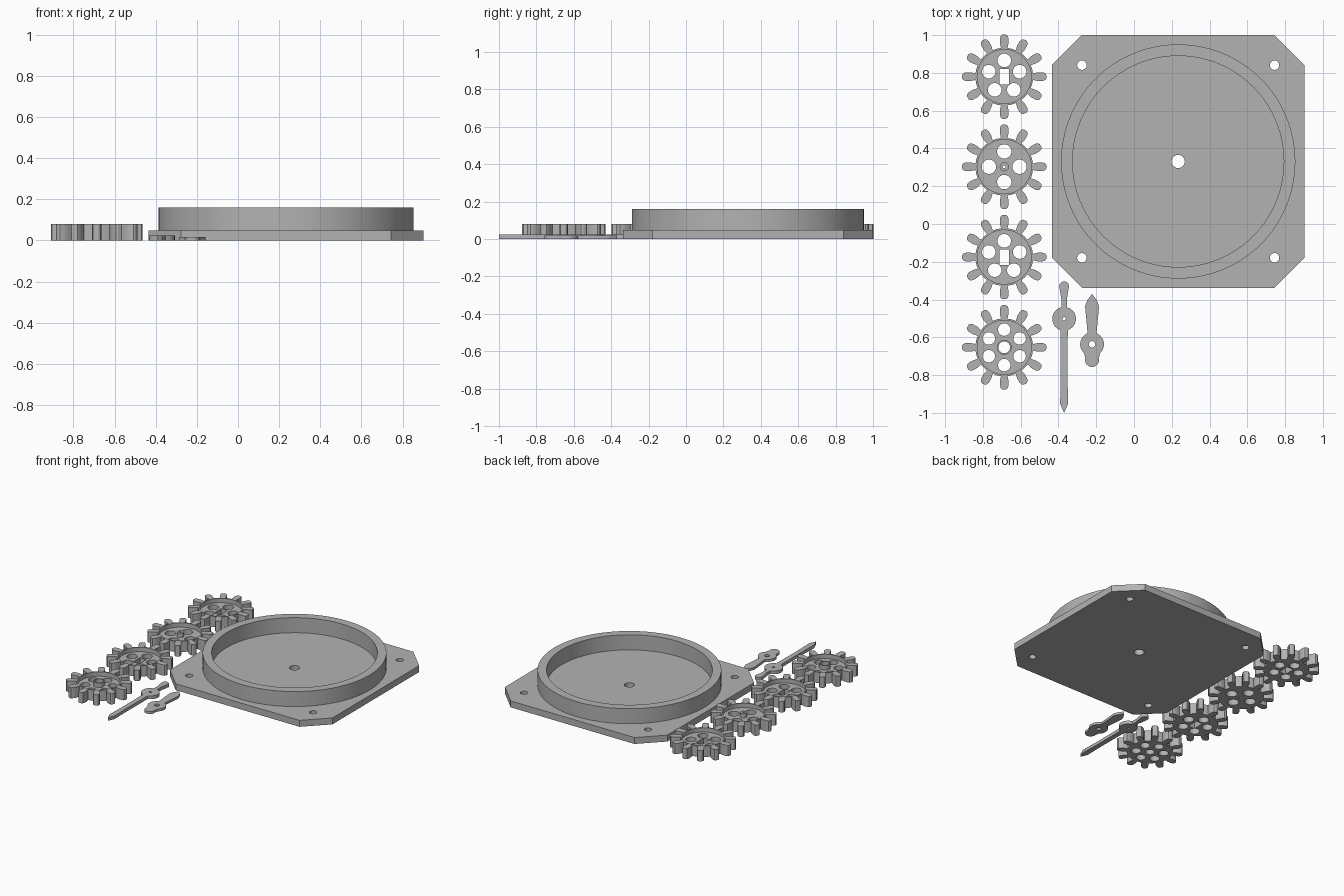
import bpy, bmesh
from math import sin, cos, pi, radians

if "Cube" in bpy.data.objects:
    bpy.data.objects.remove(bpy.data.objects["Cube"])

grey = bpy.data.materials.new("plain_grey")
grey.diffuse_color = (0.45, 0.45, 0.45, 1)
grey.use_nodes = True
grey.node_tree.nodes["Principled BSDF"].inputs["Base Color"].default_value = grey.diffuse_color


def circle(r, x=0, y=0, n=32):
    return [(x + r * cos(2 * pi * i / n), y + r * sin(2 * pi * i / n)) for i in range(n)]


def ring_of_holes(count, r, dist):
    return [circle(r, dist * cos(pi / 2 + 2 * pi * i / count),
                   dist * sin(pi / 2 + 2 * pi * i / count)) for i in range(count)]


def mirrored(profile):
    """Closed outline from a right-hand half profile."""
    return profile + [(-x, y) for x, y in reversed(profile) if abs(x) > 1e-5]


def prism(name, loops, z0, z1, at):
    """Extrude an outline with holes from z0 to z1."""
    cu = bpy.data.curves.new(name, 'CURVE')
    cu.dimensions, cu.fill_mode, cu.extrude = '2D', 'BOTH', (z1 - z0) / 2
    for pts in loops:
        sp = cu.splines.new('POLY')
        sp.points.add(len(pts) - 1)
        for p, (x, y) in zip(sp.points, pts):
            p.co = (x, y, 0, 1)
        sp.use_cyclic_u = True
    tmp = bpy.data.objects.new(name + "_outline", cu)
    bpy.context.collection.objects.link(tmp)
    dg = bpy.context.evaluated_depsgraph_get()
    me = bpy.data.meshes.new_from_object(tmp.evaluated_get(dg))
    bpy.data.objects.remove(tmp)
    bm = bmesh.new()
    bm.from_mesh(me)
    bmesh.ops.remove_doubles(bm, verts=bm.verts, dist=1e-5)
    bmesh.ops.recalc_face_normals(bm, faces=bm.faces)
    bmesh.ops.translate(bm, verts=bm.verts, vec=(0, 0, (z0 + z1) / 2))
    bm.to_mesh(me)
    bm.free()
    me.materials.clear()
    me.materials.append(grey)
    ob = bpy.data.objects.new(name, me)
    ob.location = (at[0], at[1], 0)
    bpy.context.collection.objects.link(ob)
    return ob


def combine(ob, other, op):
    """Apply a boolean and drop the helper."""
    m = ob.modifiers.new(op.lower(), 'BOOLEAN')
    m.object, m.operation, m.solver = other, op, 'EXACT'
    other.hide_render = True
    bpy.context.view_layer.objects.active = ob
    bpy.ops.object.modifier_apply(modifier=m.name)
    bpy.data.objects.remove(other)


# Base plate with clipped corners, screw holes and a round raised wall
h, c = 0.669, 0.51
half = [(c, -h), (h, -c), (h, c), (c, h)]
holes = [circle(0.025, sx * c, sy * c, 24) for sx in (-1, 1) for sy in (-1, 1)]
centre = (0.234, 0.331)
base = prism("base_plate", [mirrored(half), circle(0.035)] + holes, 0, 0.048, centre)
wall = prism("wall", [circle(0.62, n=128), circle(0.559, n=128)], 0.03, 0.16, centre)
combine(base, wall, 'UNION')

# Twelve-toothed gears, each with a recessed upper face
TOOTH = [(0.152, -0.017), (0.178, -0.023), (0.203, -0.023), (0.217, -0.018), (0.223, -0.009),
         (0.223, 0.009), (0.217, 0.018), (0.203, 0.023), (0.178, 0.023), (0.152, 0.017)]
outline = []
for i in range(12):
    a = radians(30 * i)
    outline += [(r * cos(a) - w * sin(a), r * sin(a) + w * cos(a)) for r, w in TOOTH]
    outline.append((0.153 * cos(a + pi / 12), 0.153 * sin(a + pi / 12)))


def gear(name, y, bore, hub, cutouts):
    at = (-0.687, y)
    body = prism(name, [outline, bore] + cutouts, 0, 0.08, at)
    recess = [circle(0.143, n=64)] + ([circle(hub)] if hub else [])
    combine(body, prism("recess_cutter", recess, 0.048, 0.1, at), 'DIFFERENCE')


slot = mirrored([(0.026, -0.041), (0.026, 0.041)])
gear("slotted_gear_back", 0.780, slot, 0, ring_of_holes(5, 0.036, 0.086))
gear("pinhole_gear", 0.303, circle(0.008, n=16), 0.024, ring_of_holes(4, 0.038, 0.081))
gear("slotted_gear_middle", -0.175, slot, 0, ring_of_holes(5, 0.036, 0.086))
gear("wide_bore_gear", -0.653, circle(0.031), 0.039, ring_of_holes(6, 0.033, 0.094))


def disc_side(r, a0, a1, y=0, n=10):
    """Right-hand arc from angle a0 to a1 in degrees."""
    return [(r * cos(radians(a0 + (a1 - a0) * i / n)),
             y + r * sin(radians(a0 + (a1 - a0) * i / n))) for i in range(n + 1)]


# Long hand: pointed shaft, hub and rounded tail
long_half = ([(0, -0.498), (0.021, -0.45), (0.018, -0.3)] + disc_side(0.063, -72, 77)
             + [(0.014, 0.1)] + disc_side(0.026, -20, 90, 0.172))
prism("long_hand", [mirrored(long_half), circle(0.009, n=16)], 0, 0.024, (-0.37, -0.502))

# Short hand: rounded tail, hub and spear tip
short_half = (disc_side(0.037, -90, 15, -0.083) + disc_side(0.063, -48, 68)
              + [(0.037, 0.202), (0.024, 0.235), (0, 0.267)])
prism("short_hand", [mirrored(short_half), circle(0.017, n=20)], 0, 0.018, (-0.222, -0.637))

# Smooth round walls, keep edges sharp
for ob in bpy.context.scene.objects:
    ob.select_set(True)
    bpy.context.view_layer.objects.active = ob
bpy.ops.object.shade_smooth_by_angle(angle=radians(30))
